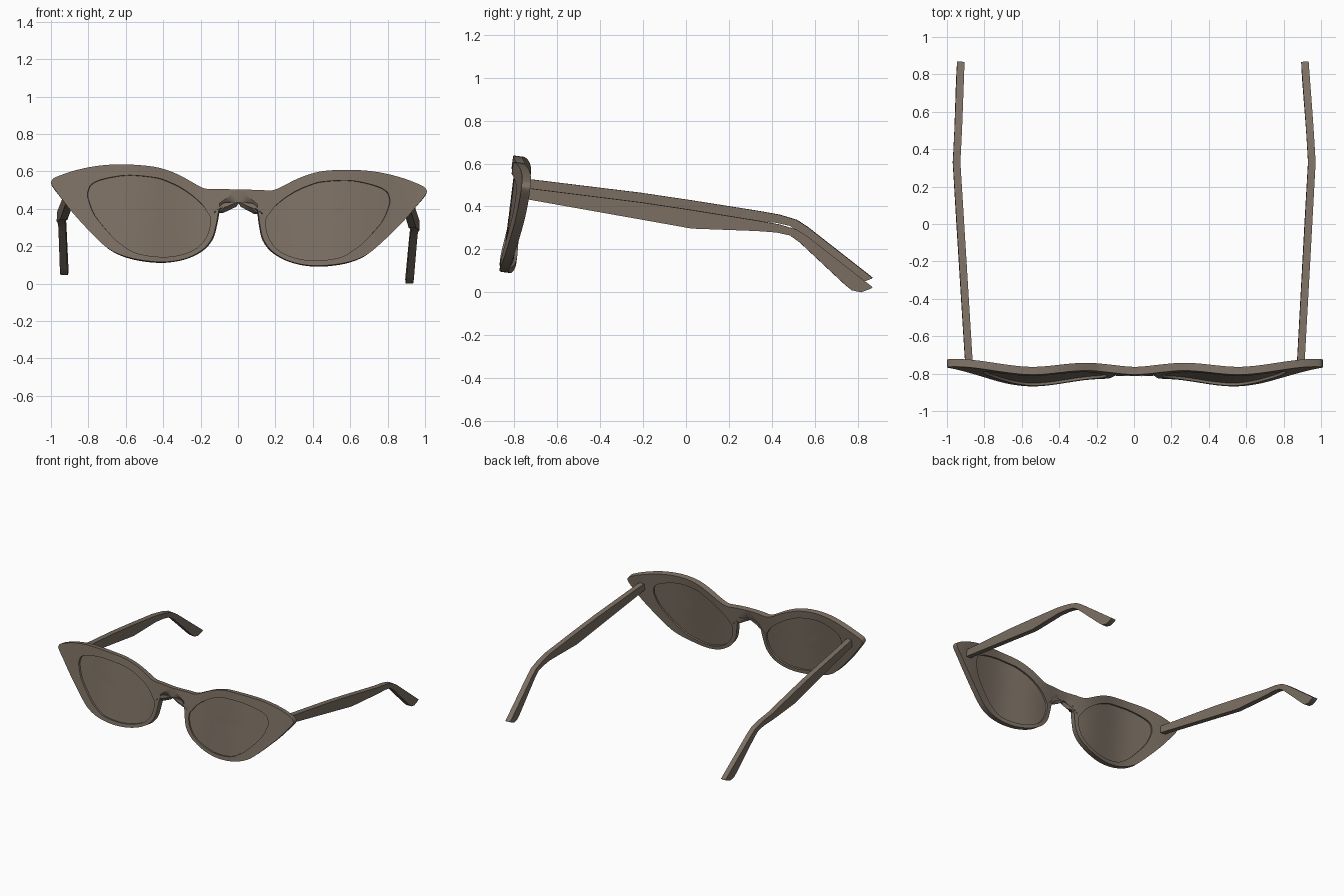
import bpy, bmesh
from mathutils import Matrix, Vector

old = bpy.data.objects.get("Cube")
if old:
    bpy.data.objects.remove(old, do_unlink=True)

# One warm taupe for everything
taupe = bpy.data.materials.new("warm_taupe")
taupe.use_nodes = True
colour = (0.2, 0.16, 0.125, 1)
taupe.diffuse_color = colour
taupe.node_tree.nodes["Principled BSDF"].inputs["Base Color"].default_value = colour

# The glasses sit with a slight sideways lean
LEAN = (Matrix.Translation((0, 0, 0.295)) @ Matrix.Rotation(0.024, 4, 'Y')
        @ Matrix.Translation((0, 0, -0.3)))


def blend(knots, t):
    """Ease between (position, value) knots."""
    for (a, va), (b, vb) in zip(knots, knots[1:]):
        if t <= b:
            s = max(0, (t - a) / (b - a))
            return va + (vb - va) * s * s * (3 - 2 * s)
    return knots[-1][1]


def smooth_path(points, steps):
    """Catmull-Rom curve through an open list of points."""
    pts = [Vector(p) for p in points]
    pts = [pts[0]] + pts + [pts[-1]]
    out = []
    for a, b, c, d in zip(pts, pts[1:], pts[2:], pts[3:]):
        for i in range(steps):
            t = i / steps
            out.append(b + (c - a) * (t / 2)
                       + (a * 2 - b * 5 + c * 4 - d) * (t * t / 2)
                       + (b * 3 - a - c * 3 + d) * (t ** 3 / 2))
    return out + [pts[-1]]


def front_point(x, z):
    """Place a front-view point on the gently waved, raked front."""
    wave = blend([(0, -0.785), (0.22, -0.767), (0.55, -0.8), (1, -0.748)], x)
    return (x, wave + 0.125 * (z - 0.5), z)


def finish(name, rows, thickness, closed, side=1, mirror=False):
    """Skin rows of points, thicken the sheet and shade it."""
    bm = bmesh.new()
    grid = [[bm.verts.new((p[0] * side, p[1], p[2])) for p in row] for row in rows]
    pairs = list(zip(grid, grid[1:])) + ([(grid[-1], grid[0])] if closed else [])
    for r, s in pairs:
        for i in range(len(r) - 1):
            bm.faces.new((r[i], r[i + 1], s[i + 1], s[i]))
    bmesh.ops.remove_doubles(bm, verts=bm.verts, dist=0.0002)
    bmesh.ops.recalc_face_normals(bm, faces=bm.faces)
    mesh = bpy.data.meshes.new(name)
    bm.to_mesh(mesh)
    bm.free()
    mesh.materials.append(taupe)
    obj = bpy.data.objects.new(name, mesh)
    bpy.context.collection.objects.link(obj)
    bpy.ops.object.select_all(action='DESELECT')
    bpy.context.view_layer.objects.active = obj
    obj.select_set(True)
    if mirror:
        obj.modifiers.new("mirror", 'MIRROR')
        bpy.ops.object.modifier_apply(modifier="mirror")
    solid = obj.modifiers.new("thickness", 'SOLIDIFY')
    solid.thickness = thickness
    solid.offset = 0
    bpy.ops.object.modifier_apply(modifier="thickness")
    obj.data.transform(LEAN)
    bpy.ops.object.shade_smooth_by_angle(angle=0.6)


# Half frame: outer x, z and matching lens opening x, z,
# from the bridge top, round the wing tip, to the bridge underside
rim = smooth_path([
    (0, .505, .165, .38), (.1, .506, .185, .41), (.18, .506, .206, .432),
    (.245, .535, .25, .468), (.313, .57, .313, .508), (.39, .6, .38, .538),
    (.473, .618, .447, .558), (.607, .625, .58, .568), (.74, .616, .68, .555),
    (.87, .588, .755, .533), (.975, .55, .79, .51), (1, .53, .8, .49),
    (1, .505, .805, .465), (.95, .44, .8, .432), (.874, .35, .765, .35),
    (.74, .215, .68, .25), (.66, .157, .62, .197), (.553, .122, .54, .152),
    (.41, .108, .41, .135), (.286, .127, .3, .15), (.19, .175, .213, .19),
    (.136, .24, .165, .25), (.115, .315, .147, .31), (.094, .418, .147, .345),
    (.045, .436, .15, .36), (0, .437, .155, .37)], 4)

RINGS = 5
frame_rows, lens_rows = [], []
lens_centre = Vector((0.47, 0.36))
for p in rim:
    outer, inner = Vector(p[:2]), Vector(p[2:])
    steps = [outer.lerp(inner, i / RINGS) for i in range(RINGS + 1)]
    frame_rows.append([front_point(max(0, q.x), q.y) for q in steps])
    edge = lens_centre.lerp(inner, 1.01)
    steps = [edge.lerp(lens_centre, i / RINGS) for i in range(RINGS + 1)]
    lens_rows.append([front_point(q.x, q.y) for q in steps])
finish("front_frame", frame_rows, 0.042, True, mirror=True)

# Temple arm: y, z along the top edge and the bottom edge
arm = [(-.76, .515, -.76, .464), (-.21, .447, -.21, .367), (.03, .411, .028, .325),
       (.33, .363, .33, .314), (.437, .344, .42, .307), (.516, .32, .484, .293),
       (.567, .287, .53, .26), (.8, .105, .74, .063), (.85, .066, .772, .037),
       (.868, .052, .815, .028), (.862, .046, .85, .041)]


def arm_x(y):
    if y < 0.33:
        return 0.887 + (y + 0.75) / 1.08 * 0.063
    return 0.95 - (y - 0.33) / 0.54 * 0.03


arm_rows = [[(arm_x(a), a, b), (arm_x(c), c, d)] for a, b, c, d in arm]

for label, side in (("left", 1), ("right", -1)):
    finish(label + "_lens", lens_rows, 0.014, True, side)
    finish(label + "_temple_arm", arm_rows, 0.04, False, side)
